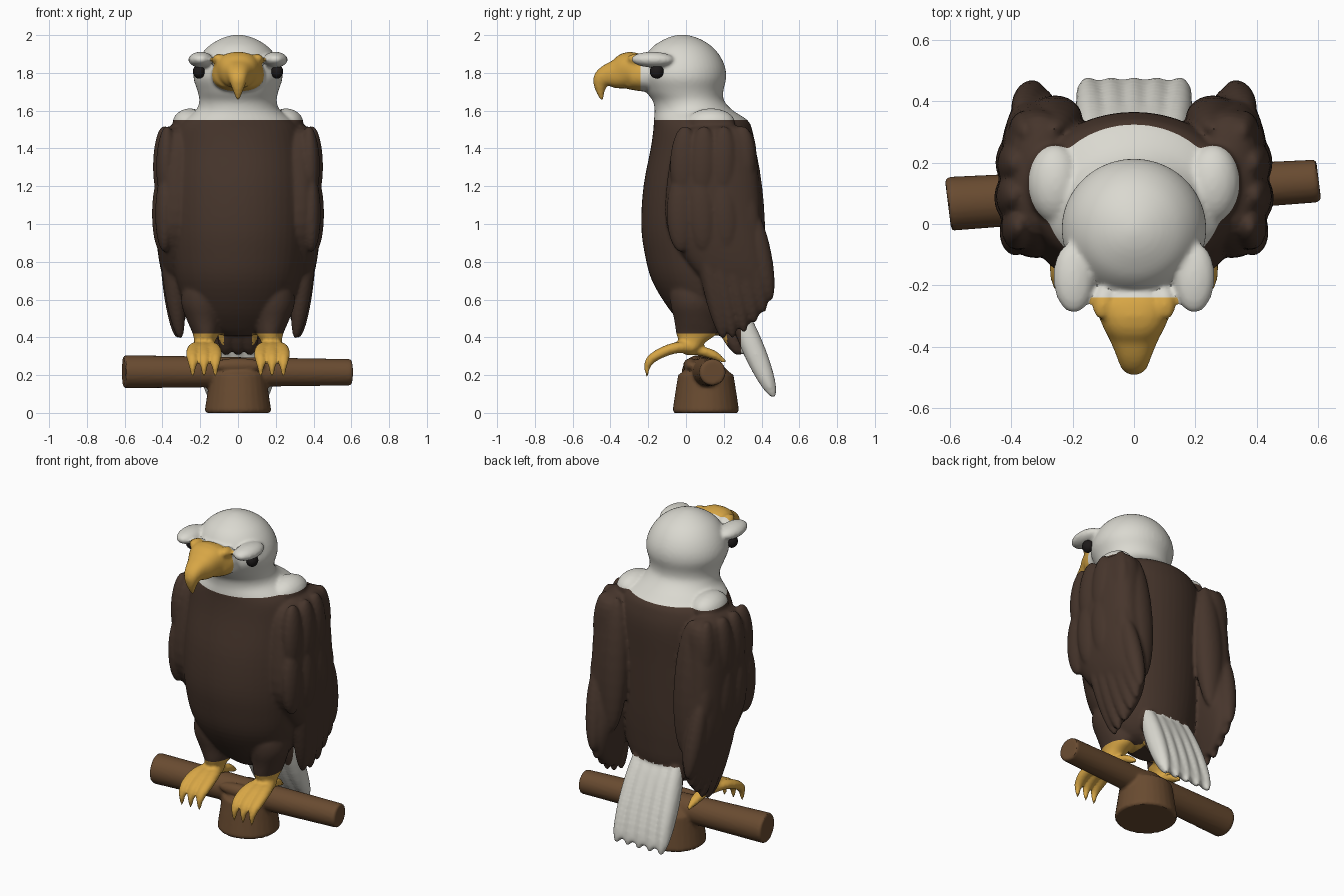
import bpy, bmesh, math
from mathutils import Vector

def material(name, c):
    m = bpy.data.materials.new(name)
    m.diffuse_color = (*c, 1)
    return m

BROWN = material("brown_plumage", (0.062, 0.036, 0.025))
WHITE = material("white_plumage", (0.70, 0.69, 0.63))
GOLD = material("yellow_skin", (0.68, 0.38, 0.06))
WOOD = material("wood", (0.14, 0.07, 0.03))
DARK = material("eye_dark", (0.012, 0.010, 0.010))

def smooth_path(rings, steps):
    """Catmull-Rom through rings of (x, y, z, ru, rv)."""
    r = [Vector(k) for k in rings]
    out = []
    for i in range(len(r) - 1):
        a, b, c, d = r[max(i - 1, 0)], r[i], r[i + 1], r[min(i + 2, len(r) - 1)]
        for k in range(steps):
            t = k / steps
            out.append(0.5 * (2 * b + (c - a) * t + (2 * a - 5 * b + 4 * c - d) * t * t
                              + (3 * b - a - 3 * c + d) * t ** 3))
    return out + [r[-1]]

def loft(name, rings, axis=None, steps=4, n=28, p=2.0, mirror=False):
    """Skin elliptical rings along their path."""
    pts = smooth_path(rings, steps)
    bm = bmesh.new()
    loops = []
    for i, q in enumerate(pts):
        a, b = pts[max(i - 1, 0)], pts[min(i + 1, len(pts) - 1)]
        t = Vector(axis) if axis else (Vector(b[:3]) - Vector(a[:3])).normalized()
        ref = Vector((0, 1, 0)) if abs(t.x) > 0.9 else Vector((1, 0, 0))
        u = (ref - t * ref.dot(t)).normalized()
        v = t.cross(u)
        ru, rv = max(q[3], 0.001), max(q[4], 0.001)
        loop = []
        for k in range(n):
            c, s = math.cos(2 * math.pi * k / n), math.sin(2 * math.pi * k / n)
            c = math.copysign(abs(c) ** (2 / p), c)
            s = math.copysign(abs(s) ** (2 / p), s)
            loop.append(bm.verts.new(Vector(q[:3]) + u * ru * c + v * rv * s))
        loops.append(loop)
    for a, b in zip(loops, loops[1:]):
        for k in range(n):
            bm.faces.new((a[k], a[(k + 1) % n], b[(k + 1) % n], b[k]))
    bm.faces.new(loops[0])
    bm.faces.new(loops[-1])
    bmesh.ops.recalc_face_normals(bm, faces=bm.faces[:])
    me = bpy.data.meshes.new(name)
    bm.to_mesh(me)
    bm.free()
    ob = bpy.data.objects.new(name, me)
    bpy.context.collection.objects.link(ob)
    if mirror:
        ob.modifiers.new("mirror", 'MIRROR').use_mirror_merge = False
    return ob

def feather(name, p0, p1, ru, rv, **kw):
    """Long ellipsoid from p0 to p1."""
    p0, p1 = Vector(p0), Vector(p1)
    rings = []
    for k in range(15):
        a = math.pi * k / 14
        q = p0.lerp(p1, (1 - math.cos(a)) / 2)
        rings.append((*q, ru * math.sin(a), rv * math.sin(a)))
    return loft(name, rings, steps=1, n=20, **kw)

def evaluated(ob):
    dg = bpy.context.evaluated_depsgraph_get()
    return bpy.data.meshes.new_from_object(ob.evaluated_get(dg))

def fuse(name, parts, voxel, smooth, mats):
    """Melt overlapping parts into one continuous skin."""
    bm = bmesh.new()
    bpy.context.view_layer.update()
    for ob in parts:
        bm.from_mesh(evaluated(ob))
    me = bpy.data.meshes.new(name)
    bm.to_mesh(me)
    bm.free()
    for ob in parts:
        bpy.data.objects.remove(ob)
    ob = bpy.data.objects.new(name, me)
    bpy.context.collection.objects.link(ob)
    r = ob.modifiers.new("fuse", 'REMESH')
    r.mode, r.voxel_size = 'VOXEL', voxel
    s = ob.modifiers.new("soften", 'SMOOTH')
    s.factor, s.iterations = 0.5, smooth
    bpy.context.view_layer.update()
    mesh = evaluated(ob)
    ob.modifiers.clear()
    ob.data = mesh
    mesh.materials.clear()
    for m in mats:
        mesh.materials.append(m)
    return ob

# Body, neck and head: z, front y, back y, half width
profile = [(0.41, 0.05, 0.18, 0.08), (0.45, 0.0, 0.26, 0.19), (0.55, -0.09, 0.32, 0.27),
           (0.7, -0.18, 0.34, 0.325), (0.85, -0.22, 0.35, 0.35), (1.0, -0.237, 0.355, 0.36),
           (1.2, -0.225, 0.36, 0.36), (1.4, -0.187, 0.365, 0.35), (1.5, -0.173, 0.35, 0.33),
           (1.55, -0.17, 0.325, 0.29), (1.6, -0.166, 0.25, 0.225), (1.65, -0.175, 0.203, 0.205),
           (1.7, -0.21, 0.197, 0.213), (1.77, -0.243, 0.212, 0.235), (1.83, -0.24, 0.207, 0.228),
           (1.89, -0.215, 0.18, 0.2), (1.94, -0.175, 0.137, 0.157), (1.975, -0.12, 0.083, 0.103),
           (1.995, -0.07, 0.03, 0.05), (2.003, -0.025, -0.015, 0.004)]
parts = [loft("body", [(0, (f + b) / 2, z, w, (b - f) / 2) for z, f, b, w in profile],
              axis=(0, 0, 1), n=48)]
parts.append(feather("shoulder_ruff", (0.25, 0.0, 1.53), (0.26, 0.26, 1.535), 0.092, 0.08, mirror=True))

# Beak with hooked tip, gape corners and heavy brows
parts.append(loft("beak", [
    (0, -0.08, 1.79, 0.12, 0.085), (0, -0.18, 1.79, 0.14, 0.09), (0, -0.24, 1.795, 0.138, 0.092),
    (0, -0.30, 1.812, 0.116, 0.1), (0, -0.36, 1.795, 0.087, 0.08), (0, -0.415, 1.782, 0.062, 0.062),
    (0, -0.446, 1.758, 0.047, 0.049), (0, -0.454, 1.715, 0.03, 0.028),
    (0, -0.445, 1.655, 0.008, 0.008)], p=2.4))
parts.append(feather("gape", (0.09, -0.2, 1.86), (0.108, -0.31, 1.88), 0.035, 0.03, mirror=True))
parts.append(feather("brow", (0.2, -0.06, 1.868), (0.195, -0.29, 1.872), 0.066, 0.042, mirror=True))

# Folded wings
parts.append(loft("wing", [
    (0.31, 0.17, 1.53, 0.02, 0.06), (0.31, 0.16, 1.48, 0.09, 0.19), (0.315, 0.145, 1.3, 0.118, 0.235),
    (0.32, 0.15, 1.0, 0.118, 0.255), (0.32, 0.22, 0.8, 0.097, 0.215), (0.315, 0.285, 0.66, 0.068, 0.16),
    (0.312, 0.295, 0.54, 0.043, 0.11), (0.31, 0.26, 0.45, 0.018, 0.05)],
    axis=(0, 0, 1), n=36, p=2.5, mirror=True))
for i, (y, x) in enumerate([(-0.015, 0.385), (0.085, 0.402), (0.19, 0.398), (0.29, 0.362)]):
    parts.append(feather("upper_covert", (x - 0.01, y + 0.01, 1.52), (x, y, 1.12), 0.053, 0.075, mirror=True))
    parts.append(feather("lower_covert", (x, y - 0.01, 1.27), (x + 0.003, y - 0.01 + 0.02 * i, 0.85),
                         0.052, 0.078, mirror=True))
parts.append(feather("rear_covert", (0.26, 0.31, 1.51), (0.255, 0.375, 0.7), 0.09, 0.07, mirror=True))
tips = [(0.305, 0.20, 0.39), (0.32, 0.25, 0.395), (0.325, 0.31, 0.425),
        (0.325, 0.365, 0.475), (0.325, 0.412, 0.53), (0.325, 0.445, 0.59)]
for i, tip in enumerate(tips):
    parts.append(feather("flight_feather", (0.393 - 0.006 * i, 0.06 + 0.058 * i, 1.08), tip,
                         0.053, 0.056, mirror=True))

# Tail fan with brown coverts beneath
for i in range(-2, 3):
    parts.append(feather("tail_feather", (0.06 * i, 0.22, 0.66), (0.076 * i, 0.468, 0.08), 0.052, 0.06))
parts.append(loft("tail_plate", [
    (0, 0.23, 0.62, 0.10, 0.03), (0, 0.3, 0.48, 0.16, 0.05), (0, 0.38, 0.29, 0.187, 0.046),
    (0, 0.44, 0.15, 0.187, 0.03), (0, 0.457, 0.108, 0.165, 0.014)], p=3))
for i in range(-1, 2):
    parts.append(feather("undertail_covert", (0.05 * i, 0.16, 0.56), (0.065 * i, 0.285, 0.305), 0.05, 0.045))

# Legs and toes
parts.append(loft("leg", [
    (0.19, 0.04, 0.76, 0.03, 0.03), (0.19, 0.035, 0.67, 0.095, 0.11), (0.19, 0.04, 0.58, 0.11, 0.122),
    (0.18, 0.05, 0.49, 0.09, 0.112), (0.17, 0.055, 0.42, 0.07, 0.107), (0.177, 0.035, 0.375, 0.055, 0.07),
    (0.18, 0.02, 0.335, 0.055, 0.05), (0.18, 0.02, 0.305, 0.02, 0.02)], axis=(0, 0, 1), mirror=True))
for dx in (-0.06, 0, 0.06):
    x = 0.18 + dx
    parts.append(loft("front_toe", [
        (0.18 + dx * 0.3, 0.04, 0.345, 0.03, 0.03), (0.18 + dx * 0.75, -0.05, 0.345, 0.038, 0.03),
        (x, -0.13, 0.318, 0.036, 0.028), (x, -0.185, 0.283, 0.031, 0.025),
        (x, -0.205, 0.245, 0.02, 0.018), (x, -0.207, 0.19, 0.007, 0.007)], n=14, mirror=True))
parts.append(loft("back_toe", [
    (0.175, 0.02, 0.34, 0.03, 0.03), (0.17, 0.09, 0.325, 0.034, 0.026), (0.165, 0.15, 0.305, 0.028, 0.024),
    (0.16, 0.21, 0.268, 0.009, 0.009)], n=14, mirror=True))

# Fuse the bird, then cut crisp colour borders
bird = fuse("bird", parts, 0.01, 5, (BROWN, WHITE, GOLD))
bm = bmesh.new()
bm.from_mesh(bird.data)
for axis, value in ((2, 1.55), (2, 0.42), (1, -0.24), (1, 0.29)):
    no = Vector((0, 0, 0))
    no[axis] = 1
    bmesh.ops.bisect_plane(bm, geom=bm.verts[:] + bm.edges[:] + bm.faces[:],
                           plane_co=no * value, plane_no=no)
for f in bm.faces:
    x, y, z = f.calc_center_median()
    x = abs(x)
    if z > 1.55:
        f.material_index = 2 if y < -0.24 and x < 0.142 else 1
    elif z < 0.42 and y < 0.22 and 0.075 < x < 0.29:
        f.material_index = 2
    elif z < 0.56 and y > 0.29 and x < 0.225:
        f.material_index = 1
    else:
        f.material_index = 0
bm.to_mesh(bird.data)
bm.free()
eyes = feather("eyes", (0.207, -0.155, 1.77), (0.207, -0.155, 1.845), 0.032, 0.037, mirror=True)
eyes.data.materials.append(DARK)

# Perch: tapered branch on a stump
branch = loft("branch", [(-0.606, 0.065, 0.218, 0.08, 0.08), (-0.598, 0.066, 0.218, 0.088, 0.088),
                         (0.594, 0.14, 0.215, 0.07, 0.07), (0.602, 0.141, 0.215, 0.062, 0.062)], steps=1)
stump = loft("stump", [(0, 0.105, 0, 0.168, 0.168), (0, 0.105, 0.012, 0.176, 0.176),
                       (0, 0.105, 0.1, 0.163, 0.163), (0, 0.105, 0.2, 0.15, 0.147),
                       (0, 0.105, 0.22, 0.14, 0.12), (0, 0.105, 0.28, 0.07, 0.06)],
             axis=(0, 0, 1), steps=1)
knot = feather("branch_knot", (-0.14, 0.02, 0.25), (0.14, 0.03, 0.25), 0.04, 0.04)
perch = fuse("perch", [branch, stump, knot], 0.01, 1, (WOOD,))

# Smooth shading with crisp edges on the cut ends
for ob in bpy.context.collection.objects:
    ob.select_set(True)
    bpy.context.view_layer.objects.active = ob
bpy.ops.object.shade_smooth_by_angle(angle=math.radians(40))
